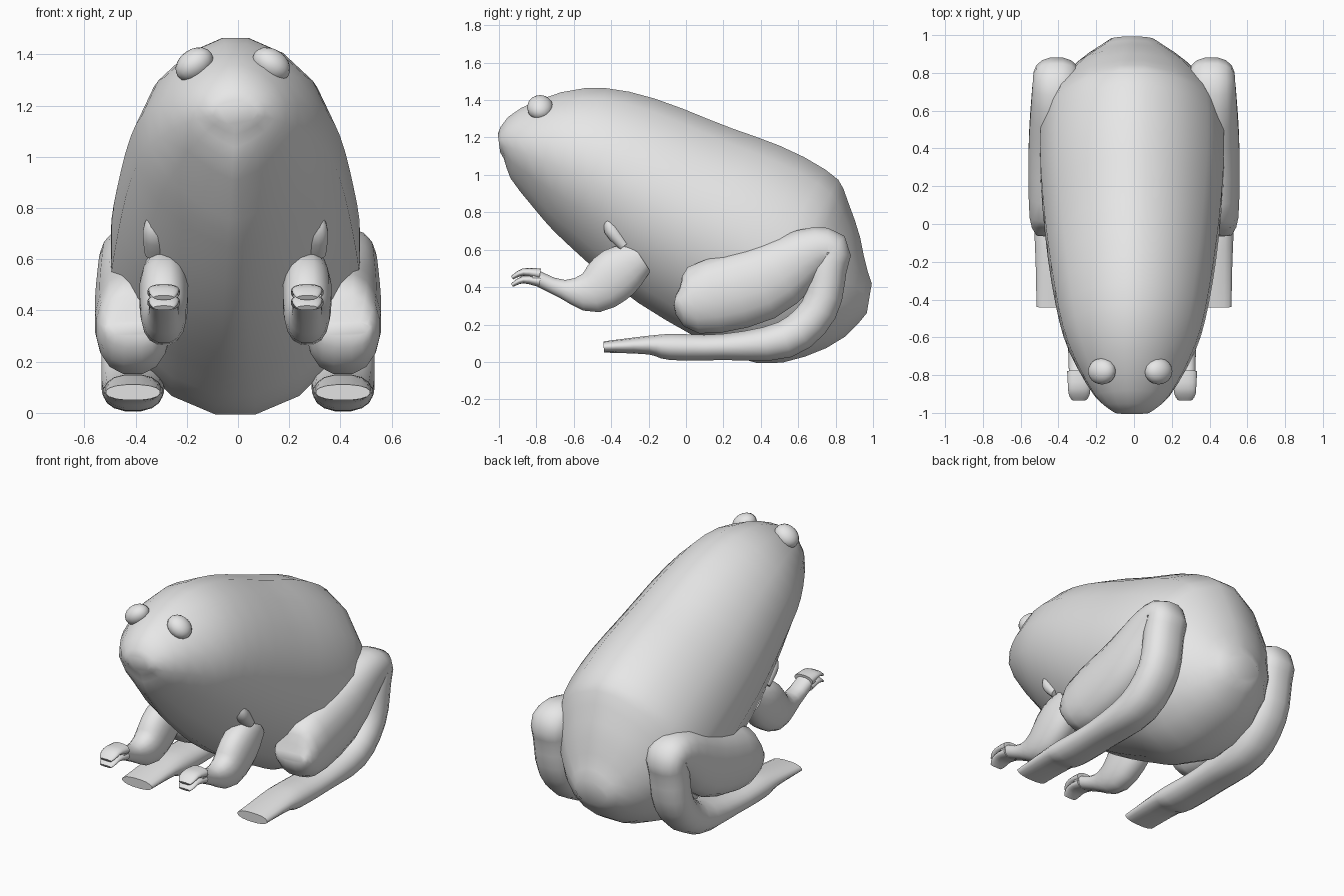
import bpy
import bmesh
import math
from mathutils import Vector

default_cube = bpy.data.objects.get("Cube")
if default_cube:
    bpy.data.objects.remove(default_cube, do_unlink=True)

# One plain material for the whole animal
skin = bpy.data.materials.new("plain grey")
skin.use_nodes = True
skin.diffuse_color = (0.8, 0.8, 0.8, 1)
shader = skin.node_tree.nodes["Principled BSDF"]
shader.inputs["Base Color"].default_value = skin.diffuse_color


def finish(name, bm, x_shift):
    """Turn a bmesh into a smooth shaded object."""
    bmesh.ops.recalc_face_normals(bm, faces=bm.faces)
    mesh = bpy.data.meshes.new(name)
    bm.to_mesh(mesh)
    bm.free()
    mesh.materials.append(skin)
    obj = bpy.data.objects.new(name, mesh)
    obj.location.x = x_shift
    bpy.context.collection.objects.link(obj)
    bpy.ops.object.select_all(action='DESELECT')
    obj.select_set(True)
    bpy.context.view_layer.objects.active = obj
    bpy.ops.object.shade_smooth_by_angle(angle=math.radians(50))
    return obj


def smooth_path(knots, steps=3):
    """Pass a smooth spline through (y, z, radius) knots."""
    points = [Vector(knot) for knot in knots]
    last = len(points) - 1
    slopes = [(points[min(i + 1, last)] - points[max(i - 1, 0)]) / 2
              for i in range(last + 1)]
    path = []
    for i in range(last):
        start, end = points[i], points[i + 1]
        for step in range(steps):
            t = step / steps
            blend = t * t * (3 - 2 * t)
            path.append(start.lerp(end, blend)
                        + slopes[i] * t * (1 - t) ** 2
                        - slopes[i + 1] * t * t * (1 - t))
    path.append(points[last])
    return path


def limb(name, knots, x_shift, base, ratio, power=0.8, keel=(0.8, 0.8), sides=16):
    """Skin rings set square to a path; the half width follows the radius.

    Powers above one make a ring pointed, below one boxy; keel gives the
    power of the underside at the first and last ring.
    """
    bm = bmesh.new()
    rings = []
    path = smooth_path(knots)
    last = len(path) - 1
    half = math.pi / sides
    for i, point in enumerate(path):
        along = path[min(i + 1, last)] - path[max(i - 1, 0)]
        normal = Vector((0, -along.y, along.x)).normalized()
        radius = point.z
        width = min(base + ratio * radius, 4 * radius)
        under = keel[0] + (keel[1] - keel[0]) * i / last
        ring = []
        for k in range(sides):
            angle = (2 * k + 1) * half
            height = math.cos(angle) / math.cos(half)
            spread = math.sin(angle)
            bulge = power if height > 0 else under
            co = Vector((0, point.x, point.y)) + normal * radius * height
            co.x = math.copysign(width * abs(spread) ** bulge, spread)
            ring.append(bm.verts.new(co))
        rings.append(ring)
    for ring, following in zip(rings, rings[1:]):
        for k in range(sides):
            n = (k + 1) % sides
            bm.faces.new((ring[k], ring[n], following[n], following[k]))
    bm.faces.new(rings[0])
    bm.faces.new(rings[-1])
    return finish(name, bm, x_shift)


# Body, from nose to rump: roof-like back, keeled chest, round belly
body_path = [
    (-1, 1.17, .05),
    (-.91, 1.17, .19),
    (-.65, 1.11, .37),
    (-.38, 1, .46),
    (0, .78, .53),
    (.37, .6, .56),
    (.61, .46, .52),
    (.84, .37, .31),
    (.98, .34, .08),
]
limb("body", body_path, -.01, base=.05, ratio=.8, power=1.2, keel=(1.9, .8))

# Folded hind leg: thigh, knee, shin, then flat foot
hind_leg_path = [
    (-.06, .33, .03),
    (.04, .33, .18),
    (.4, .42, .2),
    (.66, .58, .14),
    (.78, .6, .1),
    (.76, .5, .1),
    (.71, .28, .1),
    (.53, .12, .1),
    (.2, .08, .07),
    (-.08, .08, .07),
    (-.2, .09, .05),
    (-.44, .08, .03),
]

# Front leg: shoulder, elbow, wrist and palm
front_leg_path = [
    (-.24, .56, .09),
    (-.36, .48, .14),
    (-.5, .38, .12),
    (-.66, .39, .05),
    (-.82, .46, .04),
]
finger_path = [(-.78, .47, .03), (-.87, .48, .02), (-.93, .45, .01)]
flap_path = [(-.42, .78, .01), (-.4, .71, .04), (-.33, .62, .03)]

for side, label in ((1, "left"), (-1, "right")):
    arm_x = side * .28 - .01
    limb(label + "_hind_leg", hind_leg_path, side * .41, base=.1, ratio=.25)
    limb(label + "_front_leg", front_leg_path, arm_x, base=.04, ratio=.4)
    limb(label + "_upper_finger", finger_path, arm_x, base=.05, ratio=.5)
    lower = limb(label + "_lower_finger", finger_path, arm_x, base=.05, ratio=.5)
    lower.location.z = -.04
    limb(label + "_arm_flap", flap_path, arm_x + side * .03, base=.02, ratio=.8)

    # Bulging eye, leaning outward
    ball = bmesh.new()
    bmesh.ops.create_uvsphere(ball, u_segments=16, v_segments=10, radius=1)
    eye = finish(label + "_eye", ball, side * .15 - .02)
    eye.location.y = -.78
    eye.location.z = 1.36
    eye.scale = (.08, .07, .06)
    eye.rotation_euler.y = side * math.radians(35)
